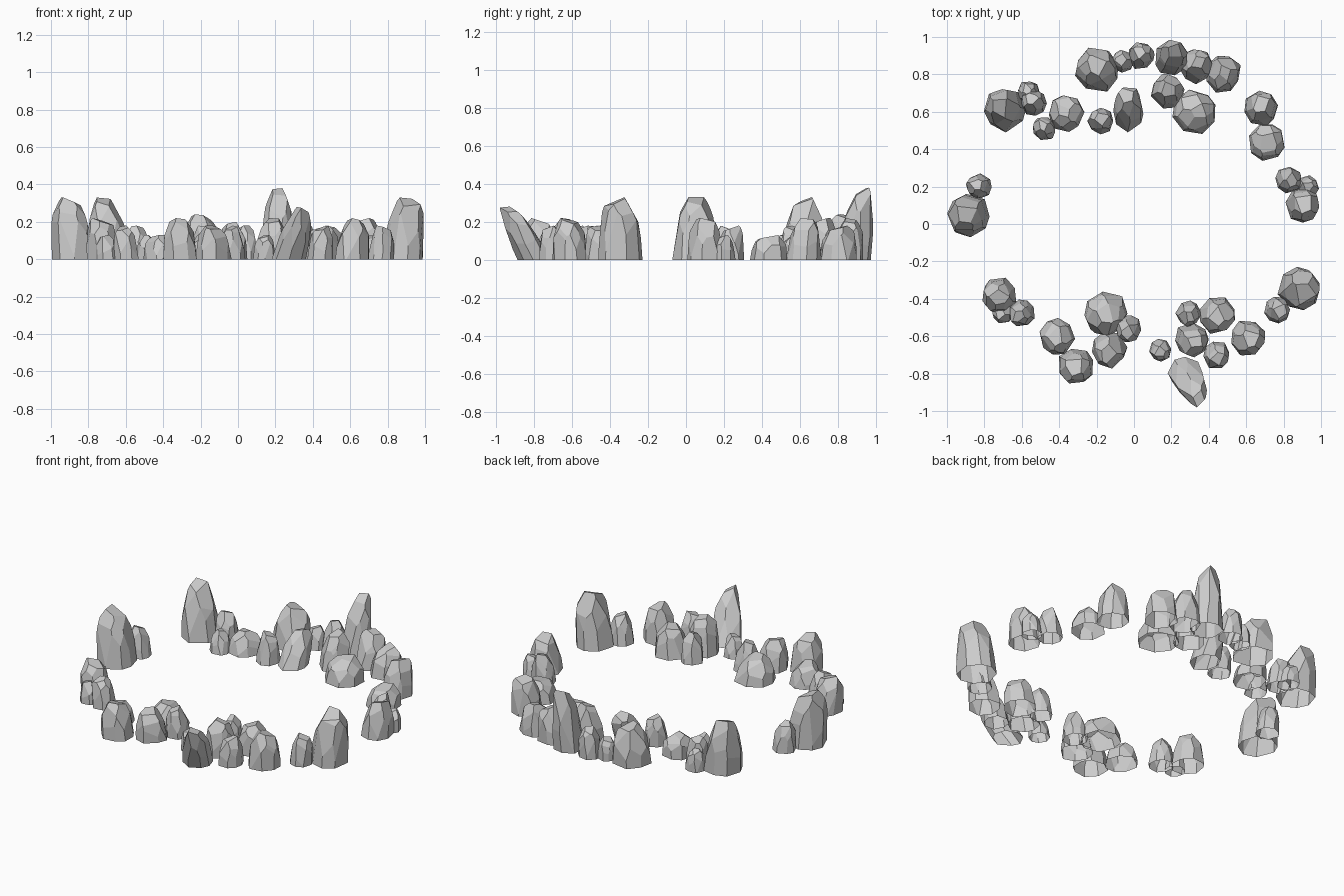
import bpy, bmesh, math, random
from mathutils import Vector

if "Cube" in bpy.data.objects:
    bpy.data.objects.remove(bpy.data.objects["Cube"])

random.seed(7)


def rock(name, x, y, wx, wy, h, lean=None):
    """Faceted boulder cut from a block by tangent planes; open underneath."""
    if lean is None:                      # stones tip slightly outwards
        lean = Vector((x, y)).normalized() * 0.09 * h
    bm = bmesh.new()
    bmesh.ops.create_cube(bm, size=2.6)
    for v in bm.verts:
        v.co.z = max(v.co.z, 0)
    q = 1.75                              # roundness of the dome
    for n, nz, jit in ((8, 0.16, 0.08), (6, 0.5, 0.12), (4, 0.83, 0.07), (1, 0.99, 0)):
        start = random.random() * math.tau
        for i in range(n):
            a = start + (i + random.uniform(-0.25, 0.25)) * math.tau / n
            z = nz + random.uniform(-jit, jit)
            r = math.sqrt(1 - z * z)
            nrm = Vector((r * math.cos(a), r * math.sin(a), z))
            dist = (r ** q + z ** q) ** (1 / q) * random.uniform(0.93, 1.01)
            cut = bmesh.ops.bisect_plane(
                bm, geom=bm.verts[:] + bm.edges[:] + bm.faces[:], dist=1e-5,
                plane_co=nrm * dist, plane_no=nrm, clear_outer=True)
            edges = [e for e in cut["geom_cut"] if isinstance(e, bmesh.types.BMEdge)]
            if edges:
                bmesh.ops.holes_fill(bm, edges=edges, sides=0)
    # open base
    base = [f for f in bm.faces if all(v.co.z < 1e-3 for v in f.verts)]
    bmesh.ops.delete(bm, geom=base, context='FACES')
    bmesh.ops.remove_doubles(bm, verts=bm.verts[:], dist=0.02)
    bmesh.ops.recalc_face_normals(bm, faces=bm.faces[:])
    # lean, then fit to the footprint and height
    size, mid = (wx, wy, h), (x, y, h / 2)
    for v in bm.verts:
        if v.co.z < 0.03:
            v.co.z = 0
        for k in range(2):
            width = max(size[k] - abs(lean[k]), 0.5 * size[k])
            v.co[k] = v.co[k] * width / 2 + lean[k] * v.co.z
    for k in range(3):
        lo, hi = (f(v.co[k] for v in bm.verts) for f in (min, max))
        for v in bm.verts:
            v.co[k] = (v.co[k] - (lo + hi) / 2) * size[k] / (hi - lo) + mid[k]
    me = bpy.data.meshes.new(name)
    bm.to_mesh(me)
    bm.free()
    bpy.context.collection.objects.link(bpy.data.objects.new(name, me))


# stone kinds: name, width, height, positions around the ring
kinds = [
    ("tall_stone", .225, .33, [(-.69, .605), (-.885, .045), (.88, -.345)]),
    ("broad_stone", .23, .15, [(-.15, -.48), (.32, .6)]),
    ("upright_stone", .18, .22, [
        (.68, .62), (.9, .1), (-.72, -.38), (-.31, -.76), (.61, -.61),
        (.31, -.62), (.33, .84), (.18, .71)]),
    ("medium_stone", .19, .18, [(.475, .8), (-.13, -.675), (.445, -.49)]),
    ("low_stone", .19, .13, [(.71, .435), (-.41, -.6), (-.36, .59)]),
    ("slim_stone", .138, .18, [
        (-.535, .65), (.825, .235), (-.6, -.475), (.44, -.7), (.04, .9),
        (-.03, -.56), (-.18, .55), (.29, -.48), (-.83, .2), (.765, -.46)]),
    ("small_stone", .118, .13, [
        (-.56, .7), (-.48, .51), (-.06, .87), (.93, .2), (-.7, -.47), (.14, -.675)]),
]
for name, width, height, spots in kinds:
    for i, (x, y) in enumerate(spots, 1):
        rock(f"{name}_{i}", x, y, width, width * 1.03, height)

# odd stones with their own shape
rock("spire_stone", .2, .89, .17, .19, .38, (.02, .04))
rock("wide_stone", -.2, .825, .23, .235, .24)
rock("long_stone", -.03, .61, .16, .24, .2, (0, .08))
rock("leaning_stone", .285, -.845, .21, .27, .28, (.065, -.12))
